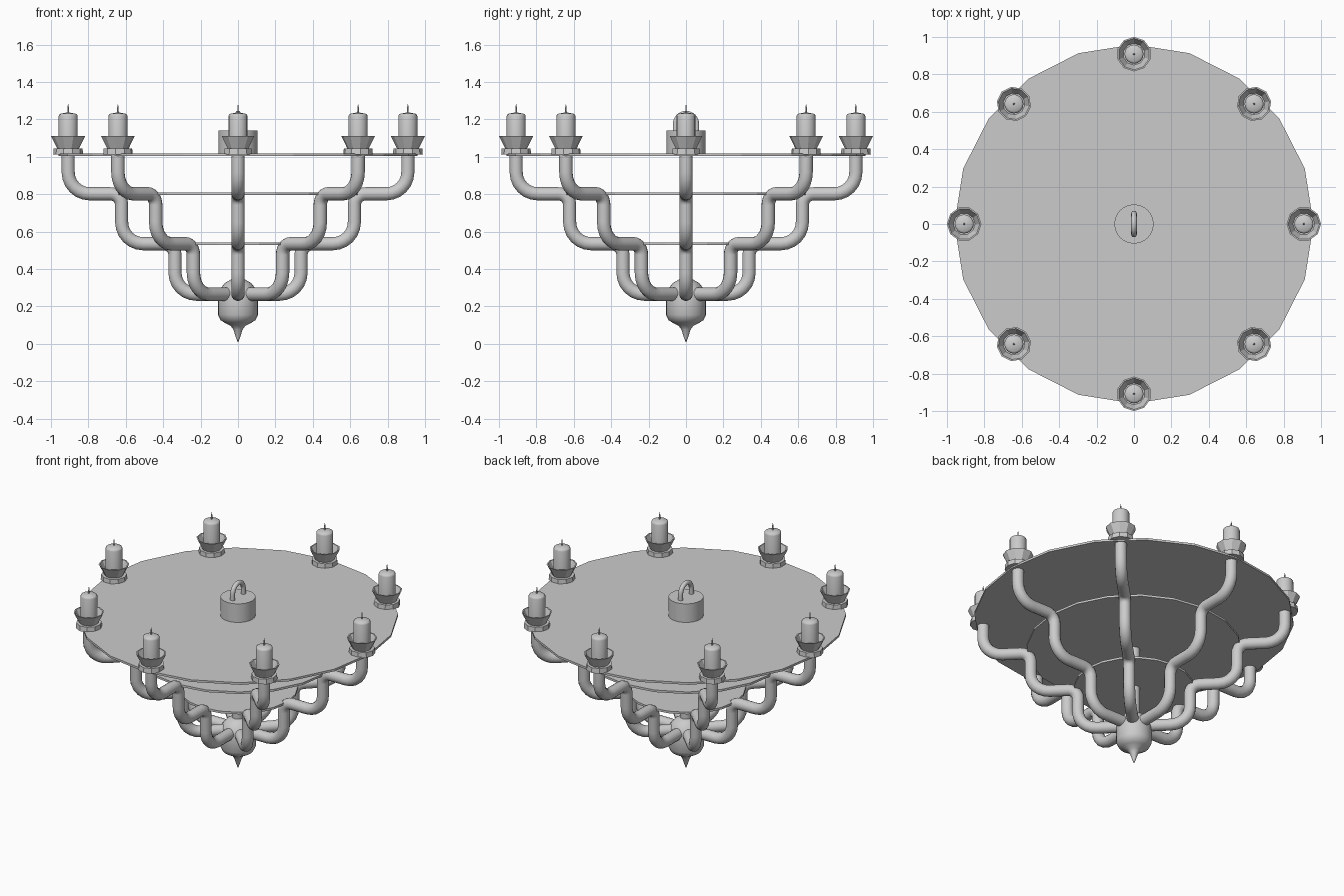
import bpy, bmesh, math
from mathutils import Vector

if "Cube" in bpy.data.objects:
    bpy.data.objects.remove(bpy.data.objects["Cube"])


def finish(name, bm, smooth=True):
    bmesh.ops.remove_doubles(bm, verts=bm.verts, dist=1e-5)
    bmesh.ops.recalc_face_normals(bm, faces=bm.faces)
    for f in bm.faces:
        f.smooth = smooth
    if smooth:
        for e in bm.edges:
            if len(e.link_faces) == 2 and e.calc_face_angle(0) > math.radians(40):
                e.smooth = False
    me = bpy.data.meshes.new(name)
    bm.to_mesh(me)
    bm.free()
    ob = bpy.data.objects.new(name, me)
    bpy.context.collection.objects.link(ob)
    return ob


def lathe(name, profile, sides, smooth=True, cx=0.0):
    """Revolve (radius, z) points around a vertical axis at x = cx."""
    bm = bmesh.new()
    rings = []
    for r, z in profile:
        rings.append([bm.verts.new((cx + r * math.cos(2 * math.pi * i / sides),
                                    r * math.sin(2 * math.pi * i / sides), z))
                      for i in range(sides)] if r > 0 else [bm.verts.new((cx, 0, z))])
    for a, b in zip(rings, rings[1:]):
        for i in range(sides):
            j = (i + 1) % sides
            if len(a) == 1:
                bm.faces.new((a[0], b[j], b[i]))
            elif len(b) == 1:
                bm.faces.new((a[i], a[j], b[0]))
            else:
                bm.faces.new((a[i], a[j], b[j], b[i]))
    return finish(name, bm, smooth)


def fillet(pts, radii, steps=6):
    """Round the inner corners of a polyline made of right angles."""
    out = [Vector(pts[0])]
    for k in range(1, len(pts) - 1):
        p, r = Vector(pts[k]), radii[k - 1]
        u = (Vector(pts[k - 1]) - p).normalized()
        v = (Vector(pts[k + 1]) - p).normalized()
        for s in range(steps + 1):
            a = math.pi / 2 * s / steps
            out.append(p + u * r * (1 - math.sin(a)) + v * r * (1 - math.cos(a)))
    out.append(Vector(pts[-1]))
    return out


def tube(name, path, side, radius, sides=14):
    """Sweep a circle along a planar path; side is the plane normal."""
    bm = bmesh.new()
    side = Vector(side)
    rings = []
    for i, p in enumerate(path):
        t = (path[min(i + 1, len(path) - 1)] - path[max(i - 1, 0)]).normalized()
        n = t.cross(side)
        rings.append([bm.verts.new(p + radius * (side * math.cos(a) + n * math.sin(a)))
                      for a in (2 * math.pi * k / sides for k in range(sides))])
    for a, b in zip(rings, rings[1:]):
        for i in range(sides):
            j = (i + 1) % sides
            bm.faces.new((a[i], a[j], b[j], b[i]))
    bm.faces.new(rings[0])
    bm.faces.new(rings[-1])
    return finish(name, bm)


def ring_of_eight(ob):
    for k in range(1, 8):
        c = ob.copy()
        c.rotation_euler.z = k * math.pi / 4
        bpy.context.collection.objects.link(c)


# central body with pointed finial
lathe("finial_body", [(0, 0.005), (0.01, 0.03), (0.024, 0.075), (0.038, 0.095),
                      (0.07, 0.112), (0.093, 0.126), (0.107, 0.155), (0.107, 0.25),
                      (0.098, 0.29), (0.07, 0.325), (0.035, 0.345), (0, 0.345)], 24)
lathe("column", [(0, 0.3), (0.036, 0.3), (0.036, 1.01), (0, 1.01)], 16)

# three thin tier plates
for name, r, z in (("lower_plate", 0.36, 0.535), ("middle_plate", 0.645, 0.802),
                   ("top_plate", 0.96, 1.01)):
    lathe(name, [(0, z - 0.007), (r, z - 0.007), (r, z + 0.007), (0, z + 0.007)], 20, False)

# stepped arms
path = fillet([(0.05, 0, 0.265), (0.337, 0, 0.265), (0.337, 0, 0.535), (0.622, 0, 0.535),
               (0.622, 0, 0.802), (0.908, 0, 0.802), (0.908, 0, 1.02)],
              [0.115, 0.06, 0.115, 0.06, 0.115])
ring_of_eight(tube("arm", path, (0, 1, 0), 0.036))

# candle holders, candles and wicks
X = 0.908
ring_of_eight(lathe("holder_base", [(0, 1.012), (0.08, 1.012), (0.077, 1.045), (0, 1.045)],
                    10, False, X))
ring_of_eight(lathe("holder_cup", [(0, 1.04), (0.056, 1.04), (0.092, 1.112),
                                   (0.084, 1.112), (0.058, 1.062), (0, 1.062)], 10, False, X))
ring_of_eight(lathe("candle", [(0, 1.05), (0.051, 1.05), (0.051, 1.217), (0.048, 1.225),
                               (0.04, 1.23), (0.01, 1.236), (0, 1.236)], 16, True, X))
ring_of_eight(lathe("wick", [(0, 1.23), (0.005, 1.23), (0.004, 1.265), (0, 1.283)], 6, True, X))

# ceiling cap and hanging loop
lathe("top_cap", [(0, 1.012), (0.105, 1.012), (0.105, 1.14), (0, 1.14)], 24)
loop = [Vector((0, 0.056, 1.13))]
loop += [Vector((0, 0.056 * math.cos(a), 1.175 + 0.056 * math.sin(a)))
         for a in (math.pi * i / 12 for i in range(13))]
loop.append(Vector((0, -0.056, 1.13)))
tube("hanging_loop", loop, (1, 0, 0), 0.015, 10)
